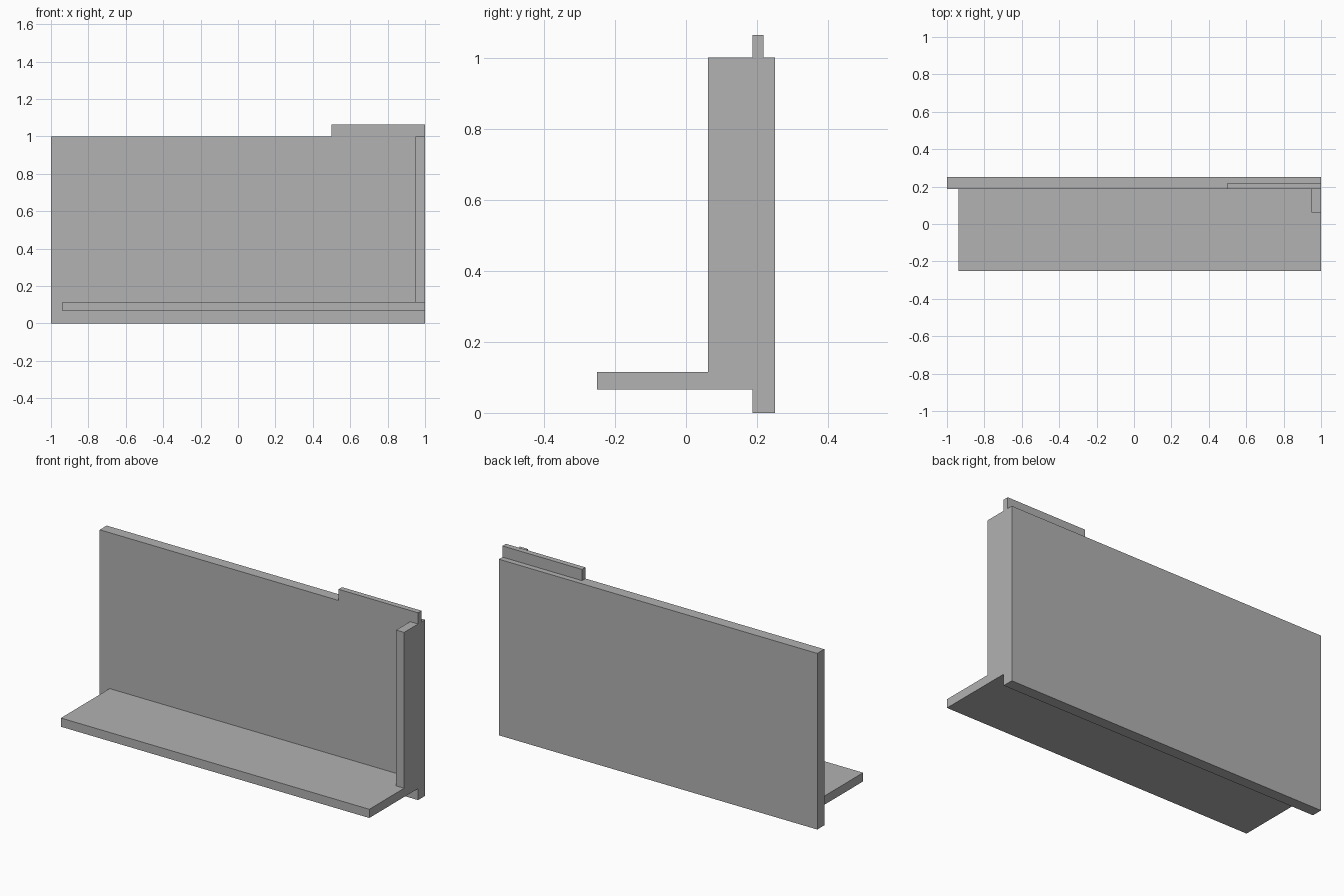
import bpy
import bmesh
from mathutils import Vector

default_cube = bpy.data.objects.get("Cube")
if default_cube:
    bpy.data.objects.remove(default_cube, do_unlink=True)

# Single flat grey
GREY = (0.445, 0.445, 0.445, 1.0)
grey = bpy.data.materials.new("plain grey")
grey.use_nodes = True
grey.diffuse_color = GREY
for node in grey.node_tree.nodes:
    if node.type == "BSDF_PRINCIPLED":
        node.inputs["Base Color"].default_value = GREY


def box(name, low, high):
    """Flat-shaded box between two opposite corners."""
    low, high = Vector(low), Vector(high)
    size = high - low
    bm = bmesh.new()
    bmesh.ops.create_cube(bm, size=1.0)
    bmesh.ops.scale(bm, vec=size, verts=bm.verts)
    mesh = bpy.data.meshes.new(name)
    bm.to_mesh(mesh)
    bm.free()
    mesh.materials.append(grey)
    obj = bpy.data.objects.new(name, mesh)
    obj.location = (low + high) / 2
    bpy.context.collection.objects.link(obj)
    return obj


wall_front = 0.1875
shelf_bottom, shelf_top = 0.0655, 0.115

# Upright wall
box("back_panel", (-1, wall_front, 0), (1, 0.25, 1))

# Shelf reaching forward, stopping short of the right end
box("shelf", (-0.9375, -0.25, shelf_bottom), (1, wall_front, shelf_top))

# Post standing on the shelf at the left end
box("end_post", (0.95, 0.0625, shelf_top), (1, wall_front, 1))

# Thin tab on top of the wall, flush with its front
box("top_tab", (0.5, wall_front, 1), (1, 0.2185, 1.0635))
